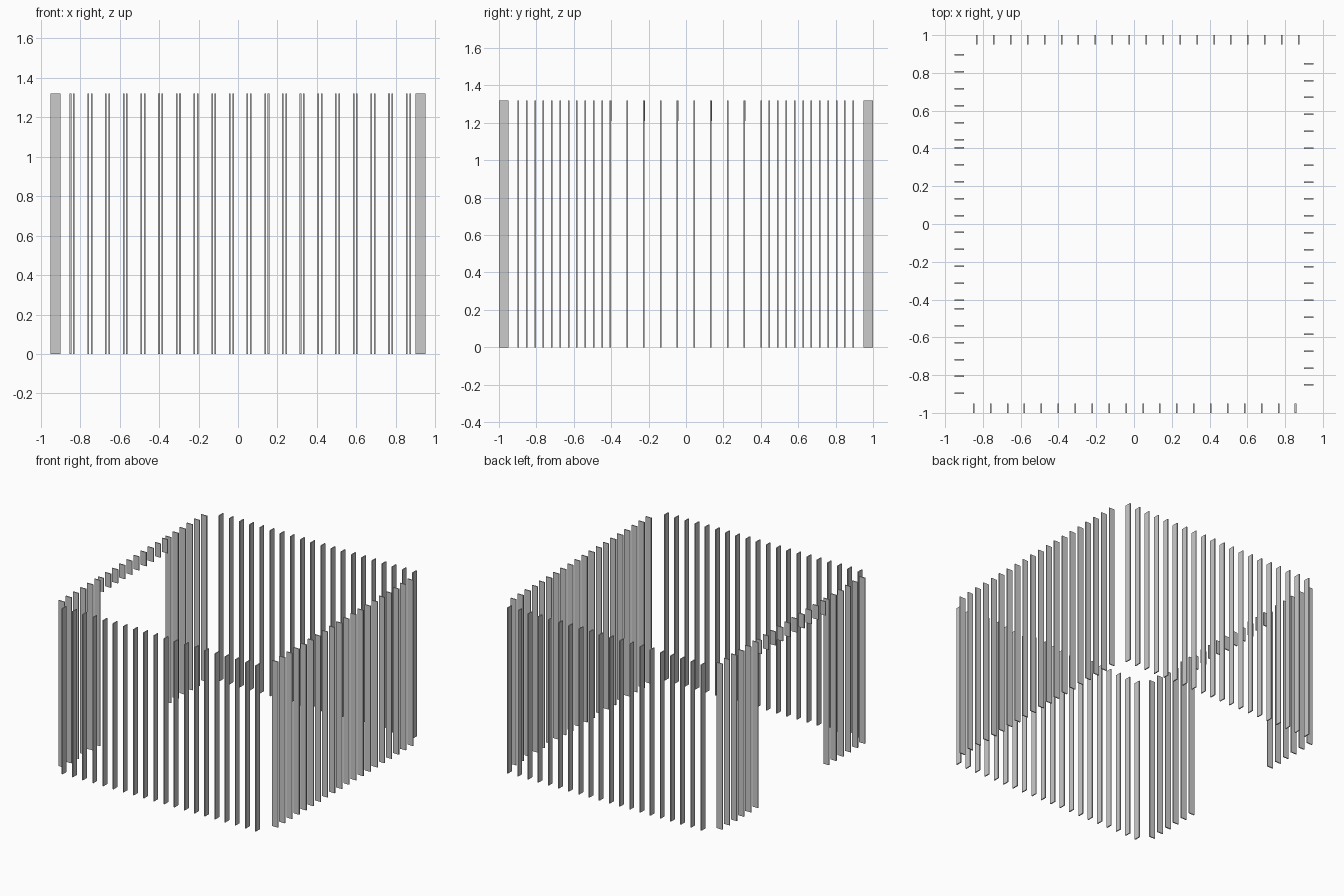
import bpy
import bmesh
from mathutils import Matrix, Vector

cube = bpy.data.objects.get("Cube")
if cube:
    bpy.data.objects.remove(cube, do_unlink=True)

HEIGHT = 1.32      # top of every slat
DEPTH = 0.05       # slat depth, across the wall
THICK = 0.008      # slat thickness, along the wall
LINTEL = 1.21      # underside of the short slats over the opening

grey = bpy.data.materials.new("light_grey")
grey.use_nodes = True
colour = (0.6, 0.6, 0.6, 1)
grey.diffuse_color = colour
grey.node_tree.nodes["Principled BSDF"].inputs["Base Color"].default_value = colour


def slat_row(name, start, end, count, bottom=0.0):
    """Evenly spaced upright slats, each set edge-on to the row direction."""
    start, end = Vector(start), Vector(end)
    along_x = abs(end.x - start.x) > abs(end.y - start.y)
    width = (THICK, DEPTH) if along_x else (DEPTH, THICK)
    size = Matrix.Diagonal((*width, HEIGHT - bottom, 1))
    bm = bmesh.new()
    for i in range(count):
        p = start.lerp(end, i / (count - 1))
        centre = Matrix.Translation((p.x, p.y, (HEIGHT + bottom) / 2))
        bmesh.ops.create_cube(bm, size=1, matrix=centre @ size)
    mesh = bpy.data.meshes.new(name)
    bm.to_mesh(mesh)
    bm.free()
    mesh.materials.append(grey)
    bpy.context.collection.objects.link(bpy.data.objects.new(name, mesh))


SIDE = 0.925       # centre of the side walls
END = 0.975        # centre of the front and back walls

# Closed walls
slat_row("front_slats", (-0.849, -END), (0.855, -END), 20)
slat_row("back_slats", (-0.832, END), (0.872, END), 20)
slat_row("left_slats", (SIDE, -0.852), (SIDE, 0.849), 20)

# Wall with the wide opening
slat_row("right_front_slats", (-SIDE, -0.897), (-SIDE, -0.448), 6)
slat_row("right_back_slats", (-SIDE, 0.446), (-SIDE, 0.895), 6)
slat_row("opening_short_slats", (-SIDE, -0.403), (-SIDE, 0.403), 10, LINTEL)
